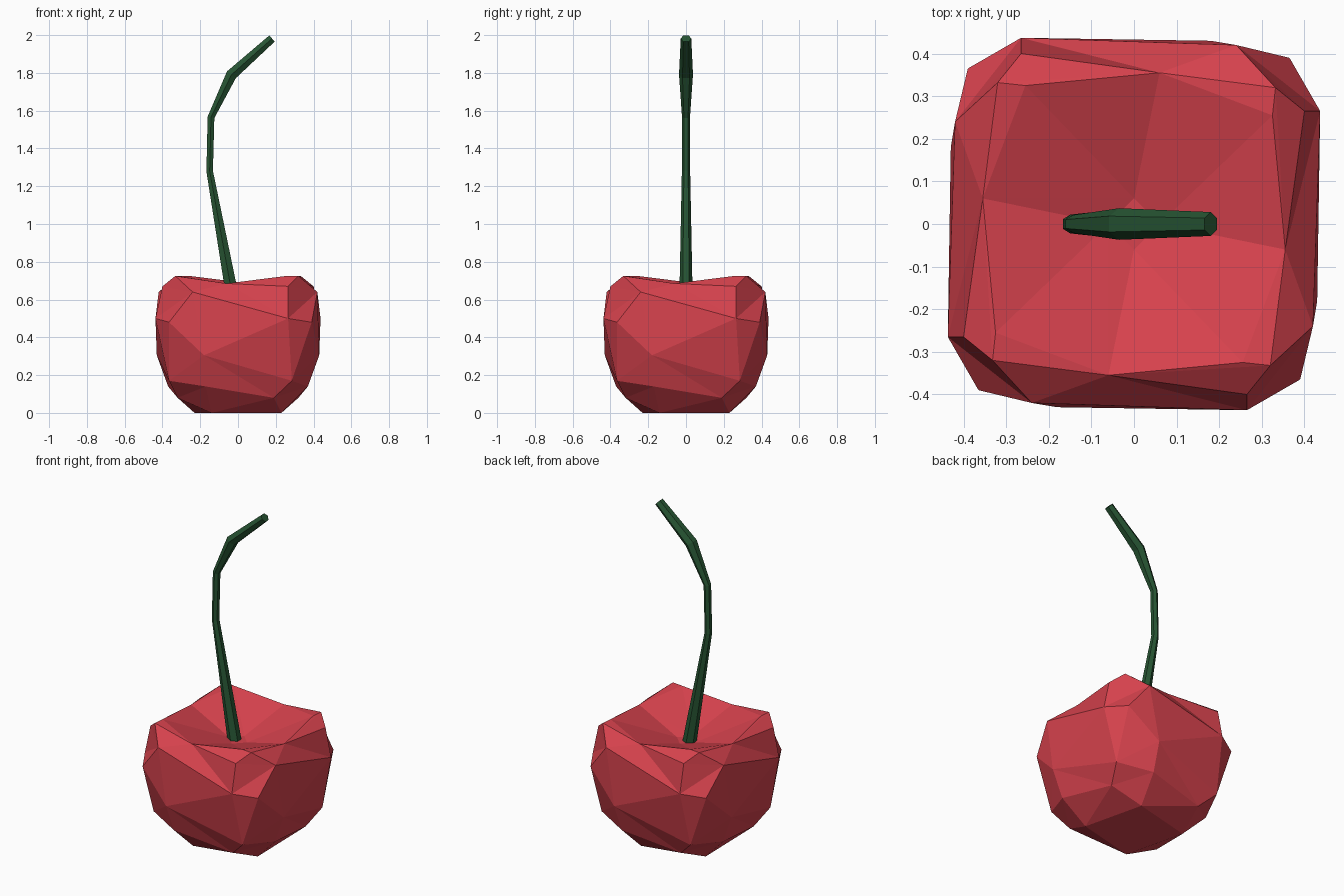
import bpy, bmesh
from math import cos, sin, pi
from mathutils import Vector

if "Cube" in bpy.data.objects:
    bpy.data.objects.remove(bpy.data.objects["Cube"])


def make_object(name, verts, faces, color):
    bm = bmesh.new()
    vs = [bm.verts.new(v) for v in verts]
    for f in faces:
        bm.faces.new([vs[i] for i in f])
    bmesh.ops.recalc_face_normals(bm, faces=bm.faces[:])
    mesh = bpy.data.meshes.new(name)
    bm.to_mesh(mesh)
    bm.free()
    mat = bpy.data.materials.new(name + "_color")
    mat.diffuse_color = color
    mat.use_nodes = True
    mat.node_tree.nodes["Principled BSDF"].inputs["Base Color"].default_value = mat.diffuse_color
    mesh.materials.append(mat)
    ob = bpy.data.objects.new(name, mesh)
    bpy.context.collection.objects.link(ob)
    return ob


# Fruit: one quarter of the facets, turned four times about z
quarter = {
    "P": (0.0, -0.06, 0.59),      # dish floor
    "A": (-0.06, -0.355, 0.685),  # low points of the rim
    "H": (0.255, -0.325, 0.725),  # inner rim corner
    "G": (0.32, -0.332, 0.725),   # outer rim corner
    "F": (0.265, -0.40, 0.67),
    "E": (-0.24, -0.42, 0.64),
    "D": (0.265, -0.437, 0.50),
    "K": (0.39, -0.365, 0.48),    # side corner
    "I": (-0.18, -0.43, 0.305),
    "O": (0.285, -0.365, 0.17),   # lower corner
    "L": (-0.17, -0.37, 0.14),
    "N": (0.19, -0.32, 0.08),
    "Q": (0.23, -0.14, 0.0),      # underside
}
# lower case letter = same point in the next quarter
facets = ("PAH PHa Pap AFG AGH HGa Gea FeG FDe AED ADF DKe Kie "
          "EID IOD DOK KOi ILN INO ONl Oli Nql").replace("Nql", "NQl Qnl").split()
facets = [f for f in facets if f != "Qnl"] + ["Qln", "Qnq"]

names = list(quarter)
verts, faces = [], []
for k in range(4):
    c, s = round(cos(k * pi / 2)), round(sin(k * pi / 2))
    for x, y, z in quarter.values():
        verts.append((c * x - s * y, s * x + c * y, z))
    for f in facets:
        faces.append([names.index(ch.upper()) + len(names) * ((k + ch.islower()) % 4)
                      for ch in f])
for ch in "PQ":  # close the dish floor and the underside
    faces.append([names.index(ch) + len(names) * k for k in range(4)])
make_object("fruit", verts, faces, (0.68, 0.055, 0.075, 1))

# Stem: hexagonal rings along a bent path (x, z, radius in plane, radius in y)
path = [(-0.022, 0.575, 0.04, 0.036), (-0.15, 1.28, 0.02, 0.022),
        (-0.143, 1.565, 0.021, 0.021), (-0.035, 1.79, 0.034, 0.037),
        (0.18, 1.982, 0.025, 0.028)]
n = 6
verts, faces = [], []
for i, (x, z, rp, ry) in enumerate(path):
    a, b = path[max(i - 1, 0)], path[min(i + 1, len(path) - 1)]
    t = Vector((b[0] - a[0], 0, b[1] - a[1])).normalized()
    side = Vector((t.z, 0, -t.x))
    for j in range(n):
        w = 2 * pi * j / n + pi / 2
        verts.append(Vector((x, 0, z)) + side * rp * cos(w) + Vector((0, ry * sin(w), 0)))
for i in range(len(path) - 1):
    for j in range(n):
        k = (j + 1) % n
        faces.append([i * n + j, i * n + k, (i + 1) * n + k, (i + 1) * n + j])
faces.append(list(range(n)))
faces.append(list(range((len(path) - 1) * n, len(path) * n)))
make_object("stem", verts, faces, (0.02, 0.09, 0.033, 1))
